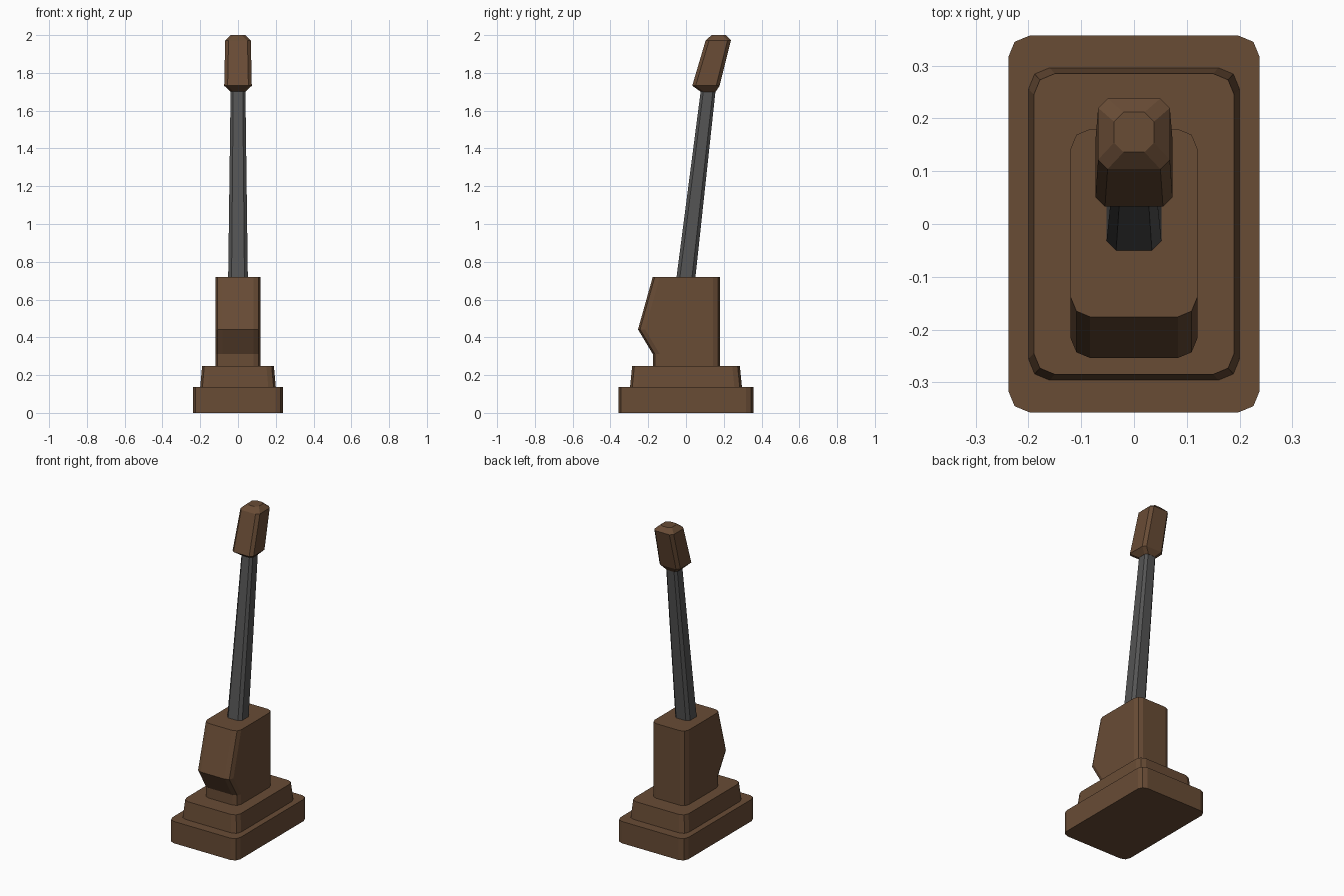
import bpy, bmesh
from math import cos, sin, pi

cube = bpy.data.objects.get("Cube")
if cube:
    bpy.data.objects.remove(cube, do_unlink=True)


def material(name, rgb):
    m = bpy.data.materials.new(name)
    m.use_nodes = True
    color = (*rgb, 1)
    m.diffuse_color = color
    m.node_tree.nodes["Principled BSDF"].inputs["Base Color"].default_value = color
    return m


brown = material("brown", (0.14, 0.072, 0.036))
grey = material("dark grey", (0.09, 0.09, 0.09))


def ring(z, half_x, y0, y1, corner, steps):
    """Rectangle with rounded (or chamfered, steps=1) corners at height z."""
    ix, a, b = half_x - corner, y0 + corner, y1 - corner
    points = []
    for quarter, (cx, cy) in enumerate([(ix, b), (-ix, b), (-ix, a), (ix, a)]):
        for i in range(steps + 1):
            t = (quarter + i / steps) * pi / 2
            points.append((cx + corner * cos(t), cy + corner * sin(t), z))
    return points


def loft(name, rings, mat):
    """Join matching rings into a closed flat-shaded solid."""
    bm = bmesh.new()
    loops = [[bm.verts.new(p) for p in r] for r in rings]
    n = len(loops[0])
    for low, high in zip(loops, loops[1:]):
        for i in range(n):
            j = (i + 1) % n
            bm.faces.new((low[i], low[j], high[j], high[i]))
    bm.faces.new(loops[0][::-1])
    bm.faces.new(loops[-1])
    mesh = bpy.data.meshes.new(name)
    bm.to_mesh(mesh)
    bm.free()
    mesh.materials.append(mat)
    obj = bpy.data.objects.new(name, mesh)
    bpy.context.collection.objects.link(obj)
    return obj


# Stepped base
loft("base_plate", [ring(z, 0.238, -0.357, 0.357, 0.04, 2) for z in (0, 0.138)], brown)
loft("base_step", [ring(0.138, 0.2, -0.296, 0.296, 0.04, 2),
                   ring(0.248, 0.19, -0.285, 0.285, 0.04, 2)], brown)


# Housing with a front ridge: only the front corners move outwards
def housing_ring(z, bulge):
    return [(x, y - bulge if y < 0 else y, z)
            for x, y, z in ring(z, 0.12, -0.176, 0.18, 0.037, 2)]


loft("housing", [housing_ring(z, b) for z, b in
                 ((0.248, 0), (0.312, 0), (0.442, 0.078), (0.72, 0))], brown)

# Leaning tapered rod
loft("lever_rod", [ring(0.72, 0.052, -0.05, 0.05, 0.018, 1),
                   ring(1.72, 0.039, 0.08, 0.158, 0.014, 1)], grey)

# Bevelled grip
loft("lever_grip", [ring(1.7, 0.04, 0.078, 0.157, 0.016, 1),
                    ring(1.732, 0.073, 0.033, 0.178, 0.018, 1),
                    ring(1.972, 0.068, 0.104, 0.238, 0.018, 1),
                    ring(2.0, 0.038, 0.136, 0.212, 0.018, 1)], brown)
